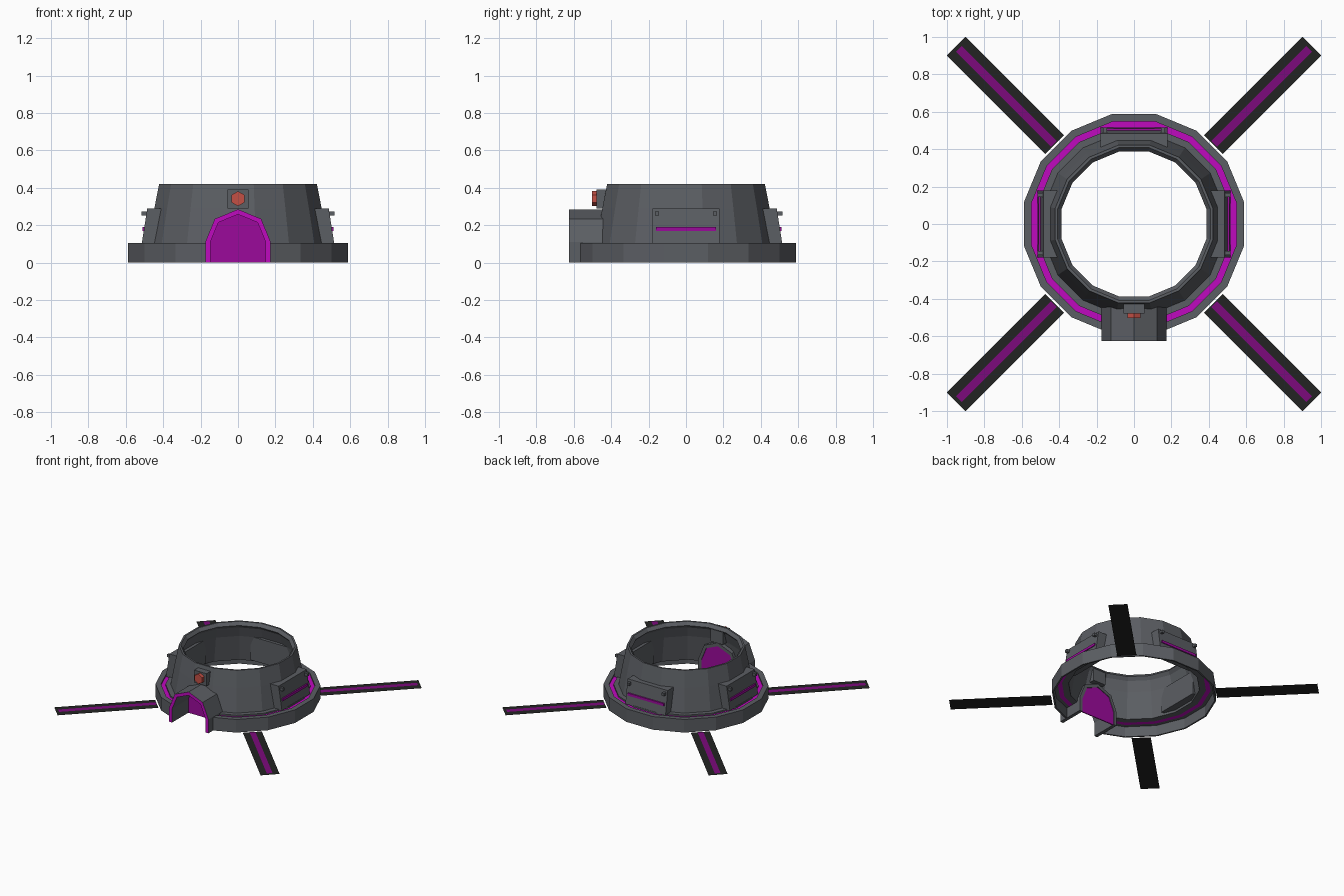
import bpy, bmesh, math
from mathutils import Matrix

if "Cube" in bpy.data.objects:
    bpy.data.objects.remove(bpy.data.objects["Cube"])


def mat(name, rgb):
    m = bpy.data.materials.new(name)
    m.diffuse_color = (*rgb, 1)
    m.use_nodes = True
    m.node_tree.nodes["Principled BSDF"].inputs["Base Color"].default_value = m.diffuse_color
    return m


GREY = mat("dark_grey_metal", (0.105, 0.112, 0.125))
BRIGHT = mat("bright_purple", (0.52, 0.003, 0.52))
MID = mat("panel_purple", (0.33, 0.003, 0.33))
DEEP = mat("deep_purple", (0.2, 0.003, 0.2))
BLACK = mat("black_strip", (0.016, 0.017, 0.016))
RED = mat("lamp_red", (0.55, 0.08, 0.06))


def make(name, verts, faces, mats, idx=None, xf=None):
    bm = bmesh.new()
    vs = [bm.verts.new(v) for v in verts]
    for i, f in enumerate(faces):
        face = bm.faces.new([vs[k] for k in f])
        face.material_index = idx[i] if idx else 0
    bmesh.ops.recalc_face_normals(bm, faces=bm.faces)
    if xf:
        bm.transform(xf)
    me = bpy.data.meshes.new(name)
    bm.to_mesh(me)
    bm.free()
    for m in mats:
        me.materials.append(m)
    ob = bpy.data.objects.new(name, me)
    bpy.context.collection.objects.link(ob)
    return ob


def prism(name, prof, y0, y1, m, xf=None, front=None):
    """Extrude an (x, z) outline along y; front = material of the y0 cap."""
    n = len(prof)
    verts = [(x, y, z) for y in (y0, y1) for x, z in prof]
    faces = [(i, (i + 1) % n, n + (i + 1) % n, n + i) for i in range(n)]
    faces += [tuple(range(n)), tuple(range(n, 2 * n))]
    idx = [0] * n + [1 if front else 0, 0]
    return make(name, verts, faces, [m] + ([front] if front else []), idx, xf)


def box(name, x0, x1, y0, y1, z0, z1, m, xf=None):
    return prism(name, [(x0, z0), (x1, z0), (x1, z1), (x0, z1)], y0, y1, m, xf)


def arch(r, zc=0.11, z0=0.0):
    pts = [(r * math.cos(math.pi * k / 4), zc + r * math.sin(math.pi * k / 4)) for k in range(5)]
    return [(r, z0)] + pts + [(-r, z0)]


# Ring wall: hollow 16-sided shell with a purple groove in its foot
N = 16
profile = [(.6, 0), (.6, .105), (.56, .105), (.56, .093), (.527, .093), (.527, .105),
           (.49, .105), (.456, .29), (.43, .42), (.416, .42), (.396, .395), (.418, .37),
           (.443, .29), (.478, .083), (.527, .083), (.56, .083), (.588, .083), (.588, 0)]
purple_segments = {3, 14}
P = len(profile)
verts, faces, idx = [], [], []
for s in range(N):
    a = 2 * math.pi * (s + 0.5) / N
    verts += [(r * math.cos(a), r * math.sin(a), z) for r, z in profile]
    t = (s + 1) % N
    for k in range(P):
        k2 = (k + 1) % P
        faces.append((s * P + k, t * P + k, t * P + k2, s * P + k2))
        idx.append(1 if k in purple_segments else 0)
wall = make("ring_wall", verts, faces, [GREY, BRIGHT], idx)

# Doorway opening through the wall
cutter = prism("door_cutter", arch(.162, z0=-.05), -.75, -.25, GREY)
cutter.hide_render = True
mod = wall.modifiers.new("door_opening", 'BOOLEAN')
mod.operation = 'DIFFERENCE'
mod.solver = 'EXACT'
mod.object = cutter
bpy.context.view_layer.objects.active = wall
bpy.ops.object.modifier_apply(modifier=mod.name)
bpy.data.objects.remove(cutter)

# Door tunnel with purple front rim, and the purple door panel
outer, inner = arch(.175), arch(.148)
prism("door_tunnel", outer + inner[::-1], -.625, -.405, GREY, front=BRIGHT)
prism("door_panel", arch(.15), -.418, -.41, MID)

# Signal lamp above the door
box("lamp_housing", -.055, .055, -.478, -.39, .29, .39, GREY)
hexagon = [(.04 * math.sin(math.pi * k / 3), .342 + .04 * math.cos(math.pi * k / 3)) for k in range(6)]
prism("lamp", hexagon, -.503, -.478, RED)

# Equipment boxes on the right, back and left, with light strip and bolts
for side, deg in (("right", 0), ("back", 90), ("left", 180)):
    rot = Matrix.Rotation(math.radians(deg), 4, 'Z')
    prism(side + "_box", [(.41, .1), (.515, .1), (.485, .29), (.41, .29)], -.178, .178, GREY, rot)
    box(side + "_light_strip", .49, .511, -.16, .16, .17, .19, MID, rot)
    for n, y in enumerate((-.155, .155)):
        box(f"{side}_bolt_{n + 1}", .48, .515, y - .01, y + .01, .252, .274, GREY, rot)

# Flat diagonal ground strips with a purple centre line
for n in range(4):
    rot = Matrix.Rotation(math.radians(45 + 90 * n), 4, 'Z')
    for name, x0, x1, w, z, m in (("ground_strip", .6, 1.344, .07, 0, BLACK),
                                  ("ground_line", .605, 1.325, .021, .003, DEEP)):
        make(f"{name}_{n + 1}", [(x0, -w, z), (x1, -w, z), (x1, w, z), (x0, w, z)],
             [(0, 1, 2, 3)], [m], xf=rot)
